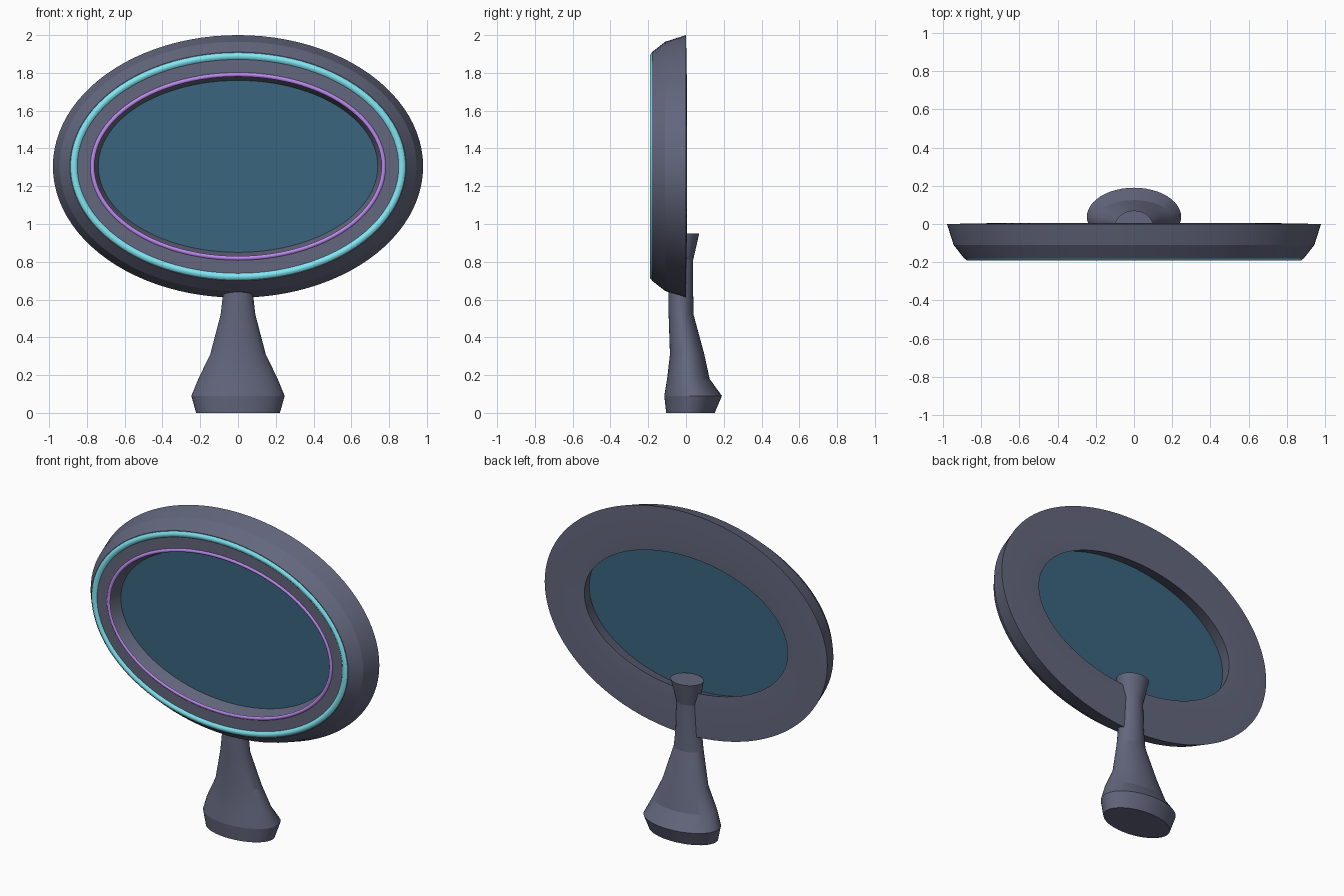
import bpy, bmesh
from math import cos, sin, pi, radians

if "Cube" in bpy.data.objects:
    bpy.data.objects.remove(bpy.data.objects["Cube"])

CZ, A, B = 1.305, 0.98, 0.695   # oval centre height and half sizes of the outer rim


def material(name, color):
    m = bpy.data.materials.new(name)
    m.diffuse_color = (*color, 1)
    m.use_nodes = True
    m.node_tree.nodes["Principled BSDF"].inputs["Base Color"].default_value = m.diffuse_color
    return m


def finish(name, bm, mat, angle):
    bmesh.ops.recalc_face_normals(bm, faces=bm.faces[:])
    me = bpy.data.meshes.new(name)
    bm.to_mesh(me)
    bm.free()
    ob = bpy.data.objects.new(name, me)
    bpy.context.collection.objects.link(ob)
    me.materials.append(mat)
    bpy.ops.object.select_all(action='DESELECT')
    ob.select_set(True)
    bpy.context.view_layer.objects.active = ob
    bpy.ops.object.shade_smooth_by_angle(angle=radians(angle))
    return ob


def loft(name, rings, mat, closed, angle=12):
    """Skin a list of point rings; closed joins last to first, otherwise ends are capped."""
    bm = bmesh.new()
    vs = [[bm.verts.new(p) for p in ring] for ring in rings]
    n = len(vs[0])
    pairs = list(zip(vs, vs[1:])) + ([(vs[-1], vs[0])] if closed else [])
    for r0, r1 in pairs:
        for i in range(n):
            j = (i + 1) % n
            bm.faces.new((r0[i], r0[j], r1[j], r1[i]))
    if not closed:
        bm.faces.new(vs[0])
        bm.faces.new(vs[-1])
    return finish(name, bm, mat, angle)


def upright_oval(inset, y, n=96):
    return [((A - inset) * cos(2 * pi * i / n), y, CZ + (B - inset) * sin(2 * pi * i / n))
            for i in range(n)]


def flat_oval(z, rx, y0, y1, n=48):
    return [(rx * cos(2 * pi * i / n), (y0 + y1) / 2 + (y1 - y0) / 2 * sin(2 * pi * i / n), z)
            for i in range(n)]


slate = material("slate", (0.125, 0.135, 0.205))
cyan = material("cyan_glow", (0.22, 0.80, 0.90))
violet = material("violet_glow", (0.50, 0.25, 0.85))
teal = material("teal_glass", (0.042, 0.13, 0.21))

# Oval frame: bevelled outside, hole tapering towards the back
frame = [(0, 0), (0.035, -0.11), (0.09, -0.18), (0.21, -0.18),
         (0.24, -0.10), (0.275, 0.0), (0.21, 0.004)]
loft("oval_frame", [upright_oval(d, y) for d, y in frame], slate, True)

# Raised trim rings on the front face: rounded ridges with a sunk base
for name, mid, half, rise, mat in (("outer_trim_ring", 0.111, 0.018, 0.011, cyan),
                                   ("inner_trim_ring", 0.209, 0.011, 0.008, violet)):
    ridge = [(mid - half, -0.181), (mid - half * 0.4, -0.18 - rise),
             (mid + half * 0.4, -0.18 - rise), (mid + half, -0.181), (mid, -0.174)]
    loft(name, [upright_oval(d, y) for d, y in ridge], mat, True, 80)

# Glass panel set halfway into the hole
loft("glass_panel", [upright_oval(0.24, y) for y in (-0.104, -0.096)], teal, False)

# Stand: base height, half width, front and back limits
stand = [(0, 0.222, -0.105, 0.152), (0.09, 0.247, -0.115, 0.19), (0.18, 0.21, -0.10, 0.125),
         (0.31, 0.147, -0.085, 0.097), (0.52, 0.092, -0.092, 0.04), (0.64, 0.078, -0.092, 0.038),
         (0.81, 0.07, -0.085, 0.038), (0.95, 0.1, -0.093, 0.07)]
loft("stand", [flat_oval(*s) for s in stand], slate, False)
